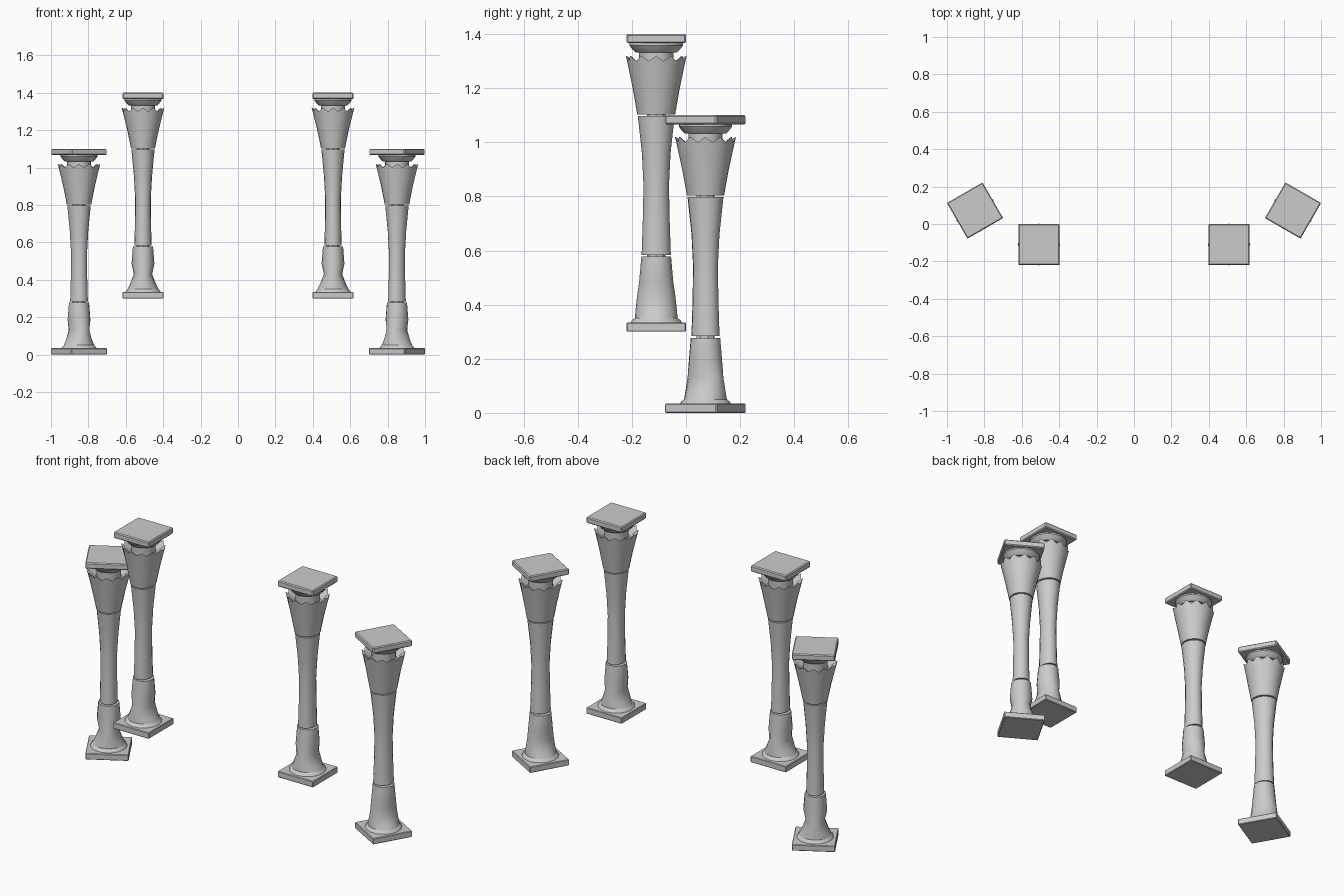
import bpy, bmesh
from math import sin, cos, pi, radians
from mathutils import Matrix

if "Cube" in bpy.data.objects:
    bpy.data.objects.remove(bpy.data.objects["Cube"])

# name, x, y, base height, turn
COLUMNS = [("inner_left", -0.508, -0.11, 0.30, 0), ("inner_right", 0.508, -0.11, 0.30, 0),
           ("outer_left", -0.85, 0.072, 0.0, 30), ("outer_right", 0.85, 0.072, 0.0, -30)]


def finish(name, bm, place, angle=35):
    bmesh.ops.recalc_face_normals(bm, faces=bm.faces)
    me = bpy.data.meshes.new(name)
    bm.to_mesh(me)
    bm.free()
    ob = bpy.data.objects.new(name, me)
    bpy.context.collection.objects.link(ob)
    ob.matrix_world = place
    bpy.ops.object.select_all(action='DESELECT')
    ob.select_set(True)
    bpy.context.view_layer.objects.active = ob
    bpy.ops.object.shade_smooth_by_angle(angle=radians(angle))
    return ob


def loft(name, rings, place, sides=16, teeth=()):
    """Stack of oval rings (z, x radius, y radius); rings in teeth get a zigzag."""
    bm = bmesh.new()
    loops = []
    for r, (z, rx, ry) in enumerate(rings):
        loop = []
        for i in range(sides):
            a = 2 * pi * i / sides
            low = r in teeth and i % 2
            k = 0.93 if low else 1.0
            loop.append(bm.verts.new((rx * k * cos(a), ry * k * sin(a), z - (0.02 if low else 0))))
        loops.append(loop)
    for a, b in zip(loops, loops[1:]):
        for i in range(sides):
            j = (i + 1) % sides
            bm.faces.new((a[i], a[j], b[j], b[i]))
    bm.faces.new(loops[0])
    bm.faces.new(loops[-1])
    return finish(name, bm, place)


def plate(name, z0, z1, half, place, bevel):
    bm = bmesh.new()
    bmesh.ops.create_cube(bm, size=1, matrix=Matrix.Translation((0, 0, (z0 + z1) / 2))
                          @ Matrix.Diagonal((2 * half, 2 * half, z1 - z0, 1)))
    bmesh.ops.bevel(bm, geom=bm.edges[:], offset=bevel, segments=1, affect='EDGES')
    return finish(name, bm, place, 20)


for tag, x, y, z, turn in COLUMNS:
    place = Matrix.Translation((x, y, z)) @ Matrix.Rotation(radians(turn), 4, 'Z')
    # square foot and round footing
    plate(tag + "_foot_plate", 0, 0.034, 0.11, place, 0.003)
    loft(tag + "_footing", [(0.033, 0.095, 0.095), (0.042, 0.09, 0.09), (0.05, 0.082, 0.08)], place)
    # pinched bell-shaped base
    loft(tag + "_base", [(0.048, 0.084, 0.079), (0.075, 0.07, 0.077), (0.13, 0.049, 0.071),
                         (0.185, 0.061, 0.063), (0.277, 0.054, 0.055)], place)
    # waisted shaft
    loft(tag + "_shaft", [(0.284, 0.046, 0.054), (0.40, 0.043, 0.050), (0.54, 0.042, 0.047),
                          (0.66, 0.049, 0.053), (0.797, 0.062, 0.068)], place)
    # hidden core bridging the narrow joints
    loft(tag + "_core", [(0.25, 0.035, 0.035), (0.82, 0.035, 0.035)], place, 8)
    # flared capital with petal rim, hollowed on top
    loft(tag + "_capital", [(0.803, 0.064, 0.070), (0.90, 0.084, 0.087), (1.02, 0.114, 0.112),
                            (1.015, 0.104, 0.102), (0.975, 0.07, 0.07)],
         place, 24, teeth=(2, 3))
    # neck and cushion under the top plate
    loft(tag + "_neck", [(0.96, 0.062, 0.062), (1.034, 0.064, 0.064)], place)
    loft(tag + "_cushion", [(1.032, 0.076, 0.076), (1.042, 0.087, 0.087),
                            (1.058, 0.099, 0.099), (1.07, 0.099, 0.099)], place)
    # square top plate
    plate(tag + "_top_plate", 1.066, 1.10, 0.11, place, 0.005)
